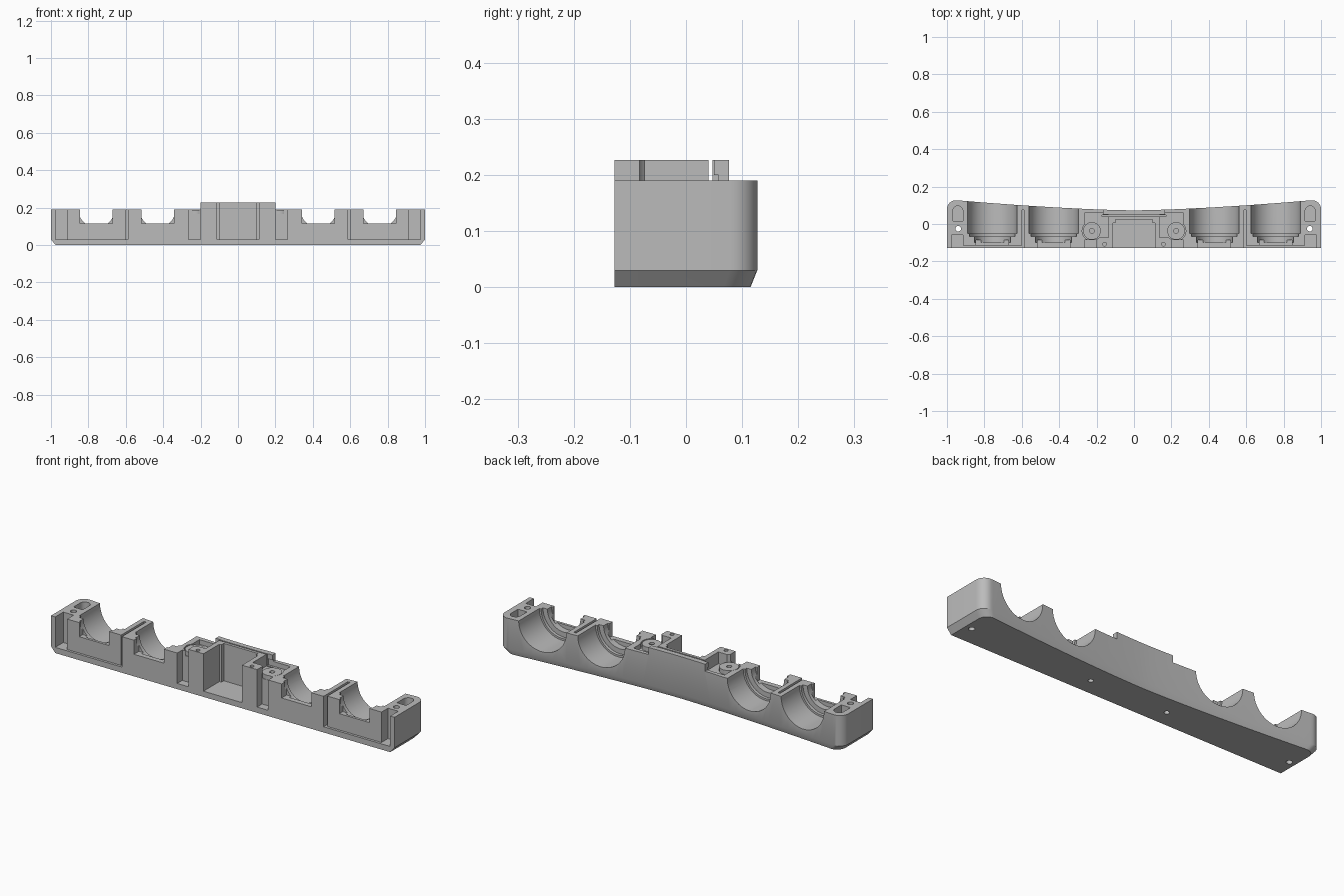
import bpy, bmesh, math

cube = bpy.data.objects.get("Cube")
if cube:
    bpy.data.objects.remove(cube, do_unlink=True)

grey = bpy.data.materials.new("plain grey")
grey.use_nodes = True
TONE = (0.5, 0.5, 0.5, 1)
grey.diffuse_color = TONE
grey.node_tree.nodes["Principled BSDF"].inputs["Base Color"].default_value = TONE

FRONT, DECK, TOP, FLOOR = -0.127, 0.19, 0.227, 0.03


def make_object(name, bm):
    bm.normal_update()
    bmesh.ops.recalc_face_normals(bm, faces=bm.faces)
    mesh = bpy.data.meshes.new(name)
    bm.to_mesh(mesh)
    bm.free()
    mesh.materials.append(grey)
    obj = bpy.data.objects.new(name, mesh)
    bpy.context.collection.objects.link(obj)
    return obj


def box(x0, x1, y0, y1, z0, z1):
    bm = bmesh.new()
    bmesh.ops.create_cube(bm, size=1)
    for v in bm.verts:
        v.co = ((x0 + x1) / 2 + v.co.x * abs(x1 - x0),
                (y0 + y1) / 2 + v.co.y * (y1 - y0),
                (z0 + z1) / 2 + v.co.z * (z1 - z0))
    return make_object("cutter", bm)


def cylinder(x, a, r, start, end, axis="Z", sides=64):
    """Round bar along Y (a is height) or Z (a is depth position)."""
    bm = bmesh.new()
    bmesh.ops.create_cone(bm, cap_ends=True, segments=sides, radius1=r,
                          radius2=r, depth=end - start)
    mid = (start + end) / 2
    for v in bm.verts:
        c = v.co.copy()
        if axis == "Y":
            v.co = (x + c.x, mid - c.z, a + c.y)
        else:
            v.co = (x + c.x, a + c.y, mid + c.z)
    return make_object("cutter", bm)


def combine(target, tool, operation="DIFFERENCE"):
    mod = target.modifiers.new("cut", "BOOLEAN")
    mod.operation, mod.solver, mod.object = operation, "EXACT", tool
    bpy.ops.object.select_all(action="DESELECT")
    bpy.context.view_layer.objects.active = target
    target.select_set(True)
    bpy.ops.object.modifier_apply(modifier=mod.name)
    bpy.data.objects.remove(tool, do_unlink=True)


def back_edge(x):
    return 0.073 + 0.054 * (abs(x) / 0.95) ** 1.5


# Footprint: flat front, bowed back, rounded back corners
def footprint(inset_x, inset_y):
    half = [(1, FRONT)]
    r = 0.048
    for i in range(9):
        a = math.radians(i * 11.25)
        half.append((1 - r + r * math.cos(a), 0.127 - r + r * math.sin(a)))
    steps = 24
    half += [(x, back_edge(x)) for x in
             [0.94 * (1 - i / steps) for i in range(steps)]]
    pts = half + [(0, back_edge(0))] + [(-x, y) for x, y in reversed(half)]
    return [(x * (1 - inset_x), y if y == FRONT else y - inset_y) for x, y in pts]


# Main body with a bevelled lower edge
bm = bmesh.new()
rings = []
for dx, dy, z in ((0.025, 0.012, 0), (0, 0, FLOOR), (0, 0, TOP)):
    rings.append([bm.verts.new((x, y, z)) for x, y in footprint(dx, dy)])
for low, high in zip(rings, rings[1:]):
    for i in range(len(low)):
        j = (i + 1) % len(low)
        bm.faces.new((low[i], low[j], high[j], high[i]))
bm.faces.new(rings[0])
bm.faces.new(rings[-1])
body = make_object("cradle_body", bm)

HI = 0.35  # cutters run past the top
for s in (-1, 1):
    cuts = []
    # Lower deck on both sides of the raised centre
    cuts.append(box(s * 0.2, s * 1.1, -0.2, 0.2, DECK, HI))
    cuts.append(box(s * 0.165, s * 0.21, 0.035, 0.2, DECK, HI))
    cuts.append(box(s * 0.137, s * 0.21, -0.073, 0.05, DECK, HI))

    # Half-round cradles with stepped seats
    for x in (0.43, 0.757):
        cuts.append(cylinder(s * x, DECK, 0.132, -0.05, 0.2, "Y"))
        cuts.append(cylinder(s * x, DECK, 0.122, -0.066, 0, "Y"))
        cuts.append(cylinder(s * x, DECK, 0.096, -0.1, 0, "Y"))
        cuts.append(box(s * (x - 0.087), s * (x + 0.087), -0.2, -0.085, 0.116, HI))

    # Front panel recess, end channel and divider slot
    cuts.append(box(s * 0.59, s * 0.975, -0.2, -0.114, FLOOR, HI))
    cuts.append(box(s * 0.915, s * 0.975, -0.2, -0.06, FLOOR, HI))
    cuts.append(box(s * 0.587, s * 0.6, -0.2, 0.075, FLOOR, HI))

    # End pocket and through screw hole
    cuts.append(box(s * 0.915, s * 0.968, 0.015, 0.07, 0.13, HI))
    cuts.append(cylinder(s * 0.9415, 0.07, 0.0265, 0.13, HI))
    cuts.append(cylinder(s * 0.94, -0.025, 0.015, -0.1, HI, sides=24))

    # Channel beside the centre bay, and shallow pocket round the boss
    cuts.append(box(s * 0.2, s * 0.265, -0.2, -0.085, FLOOR, HI))
    cuts.append(box(s * 0.137, s * 0.265, -0.073, 0.058, 0.165, DECK + 0.01))
    cuts.append(cylinder(s * 0.225, -0.037, 0.052, 0.165, HI))
    for tool in cuts:
        combine(body, tool)

    # Screw boss with blind holes above and below, and the flange pin hole
    combine(body, cylinder(s * 0.225, -0.037, 0.047, 0.04, DECK - 0.002), "UNION")
    combine(body, cylinder(s * 0.225, -0.037, 0.013, 0.1, HI, sides=24))
    combine(body, cylinder(s * 0.225, -0.037, 0.013, -0.1, 0.08, sides=24))
    combine(body, cylinder(s * 0.157, -0.108, 0.01, 0.15, HI, sides=20))

# Centre bay open to the front, with a board slot behind it
combine(body, box(-0.112, 0.112, -0.2, 0.005, FLOOR, HI))
combine(body, box(-0.1, 0.1, -0.01, 0.025, FLOOR, HI))
combine(body, box(-0.17, 0.17, 0.04, 0.047, 0.15, HI))

bpy.ops.object.select_all(action="DESELECT")
body.select_set(True)
bpy.context.view_layer.objects.active = body
bpy.ops.object.shade_smooth_by_angle(angle=math.radians(25))
